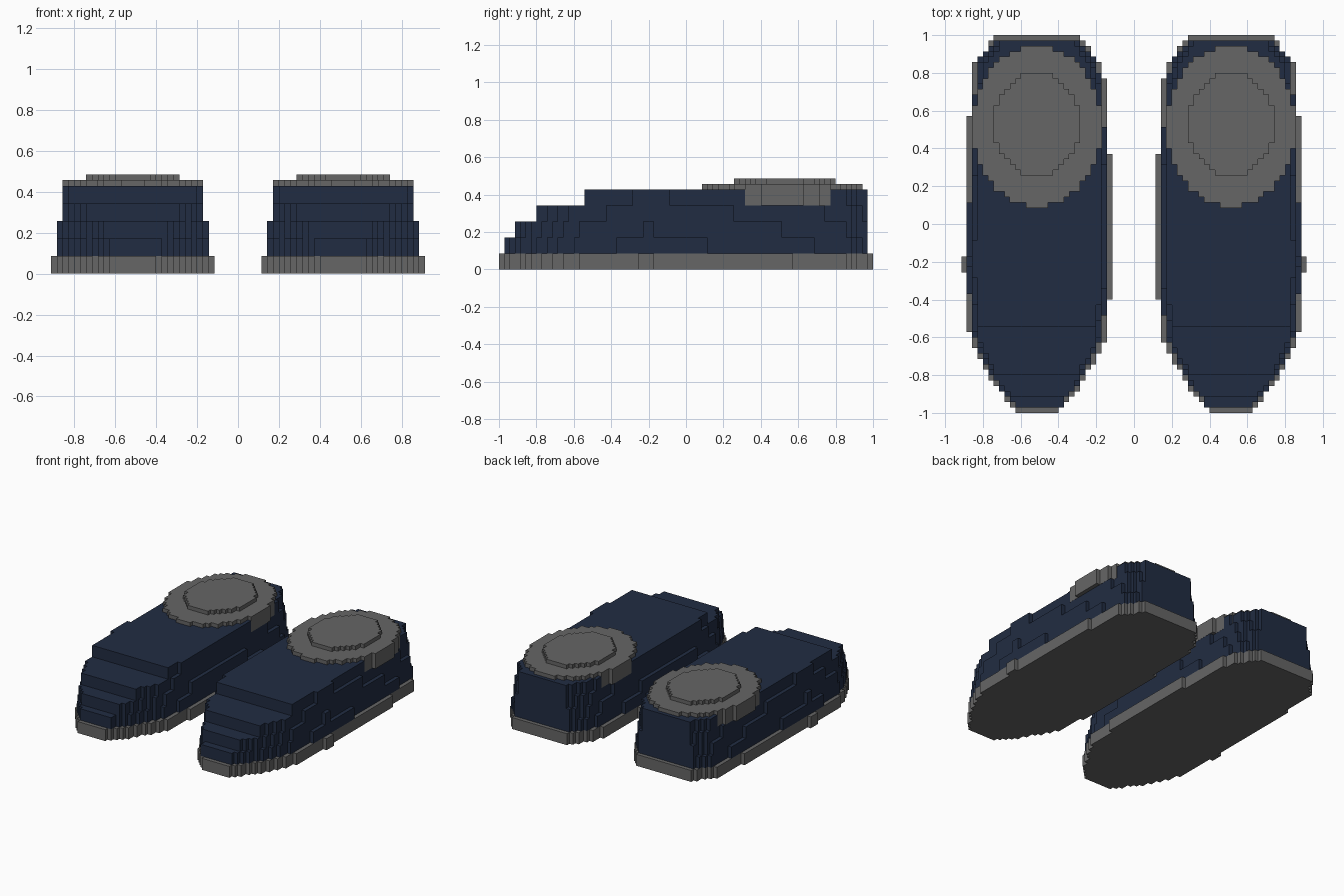
import bpy, bmesh, math

U = 2 / 70  # block size

# Remove the default cube
cube = bpy.data.objects.get("Cube")
if cube:
    bpy.data.objects.remove(cube, do_unlink=True)


def material(name, rgb):
    m = bpy.data.materials.new(name)
    m.use_nodes = True
    m.diffuse_color = (*rgb, 1)
    m.node_tree.nodes["Principled BSDF"].inputs["Base Color"].default_value = (*rgb, 1)
    return m


GREY = material("grey", (0.133, 0.133, 0.133))
NAVY = material("navy", (0.0152, 0.0252, 0.0545))

# Foot outline as (y, x) guide points for the inner and outer edge
INNER = [(-1, .4), (-.95, .36), (-.9, .315), (-.85, .286), (-.8, .257), (-.73, .214),
         (-.68, .186), (-.62, .157), (-.4, .1286), (0, .117), (.37, .1286),
         (.77, .157), (.86, .186), (.94, .25), (1, .29)]
OUTER = [(-1, .62), (-.9, .7), (-.82, .757), (-.75, .8), (-.65, .843), (-.57, .872),
         (-.25, .9), (-.21, .905), (-.17, .9), (.6, .87), (.86, .843), (.94, .77), (1, .74)]


def sample(points, y):
    for (y0, x0), (y1, x1) in zip(points, points[1:]):
        if y <= y1:
            return x0 + (x1 - x0) * (y - y0) / (y1 - y0)
    return points[-1][1]


def foot(inset):
    """Edges of one block row of the foot outline, in blocks."""
    def edges(row):
        y = (row + .5) * U
        return (round((sample(INNER, y) + inset) / U),
                round((sample(OUTER, y) - inset) / U))
    return edges


def oval(cx, cy, rx, ry):
    """Edges of one block row of an oval, in blocks."""
    def edges(row):
        d = (row + .5 - cy) / ry
        half = max(1, round(rx * math.sqrt(max(0, 1 - d * d))))
        return cx - half, cx + half
    return edges


def stepped_slab(name, edges, first, last, z0, z1, mat, side, grow=0):
    """Flat slab whose outline is stepped block by block; z in blocks."""
    left, right = [], []
    for row in range(first, last):
        a, b = edges(row)
        for chain, x in ((left, a * U - grow), (right, b * U + grow)):
            if chain and chain[-1][0] == x:
                chain[-1] = (x, (row + 1) * U)
            else:
                chain += [(x, row * U), (x, (row + 1) * U)]
    bm = bmesh.new()
    base = bm.faces.new([bm.verts.new((side * x, y, z0 * U))
                         for x, y in right + left[::-1]])
    top = bmesh.ops.extrude_face_region(bm, geom=[base])["geom"]
    bmesh.ops.translate(bm, vec=(0, 0, (z1 - z0) * U),
                        verts=[v for v in top if isinstance(v, bmesh.types.BMVert)])
    bmesh.ops.recalc_face_normals(bm, faces=bm.faces)
    mesh = bpy.data.meshes.new(name)
    bm.to_mesh(mesh)
    bm.free()
    mesh.materials.append(mat)
    bpy.context.collection.objects.link(bpy.data.objects.new(name, mesh))


# Upper layers: inset from the sole edge and first row at the toe
UPPER = [(.018, -34), (.03, -32), (.041, -28), (.054, -19)]

for label, side in (("left", 1), ("right", -1)):
    stepped_slab(label + "_sole", foot(0), -35, 35, 0, 3, GREY, side)
    for i, (inset, toe) in enumerate(UPPER):
        stepped_slab(f"{label}_upper_layer_{i + 1}", foot(inset), toe, 34,
                     3 * i + 3, 3 * i + 6, NAVY, side)
    # Collar around the ankle and raised pad on it
    stepped_slab(label + "_collar", oval(18, 18.1, 12, 14.9), 3, 33, 12, 16, GREY, side, .001)
    stepped_slab(label + "_ankle_pad", oval(18, 18.5, 8, 9.5), 9, 28, 16, 17, GREY, side)
